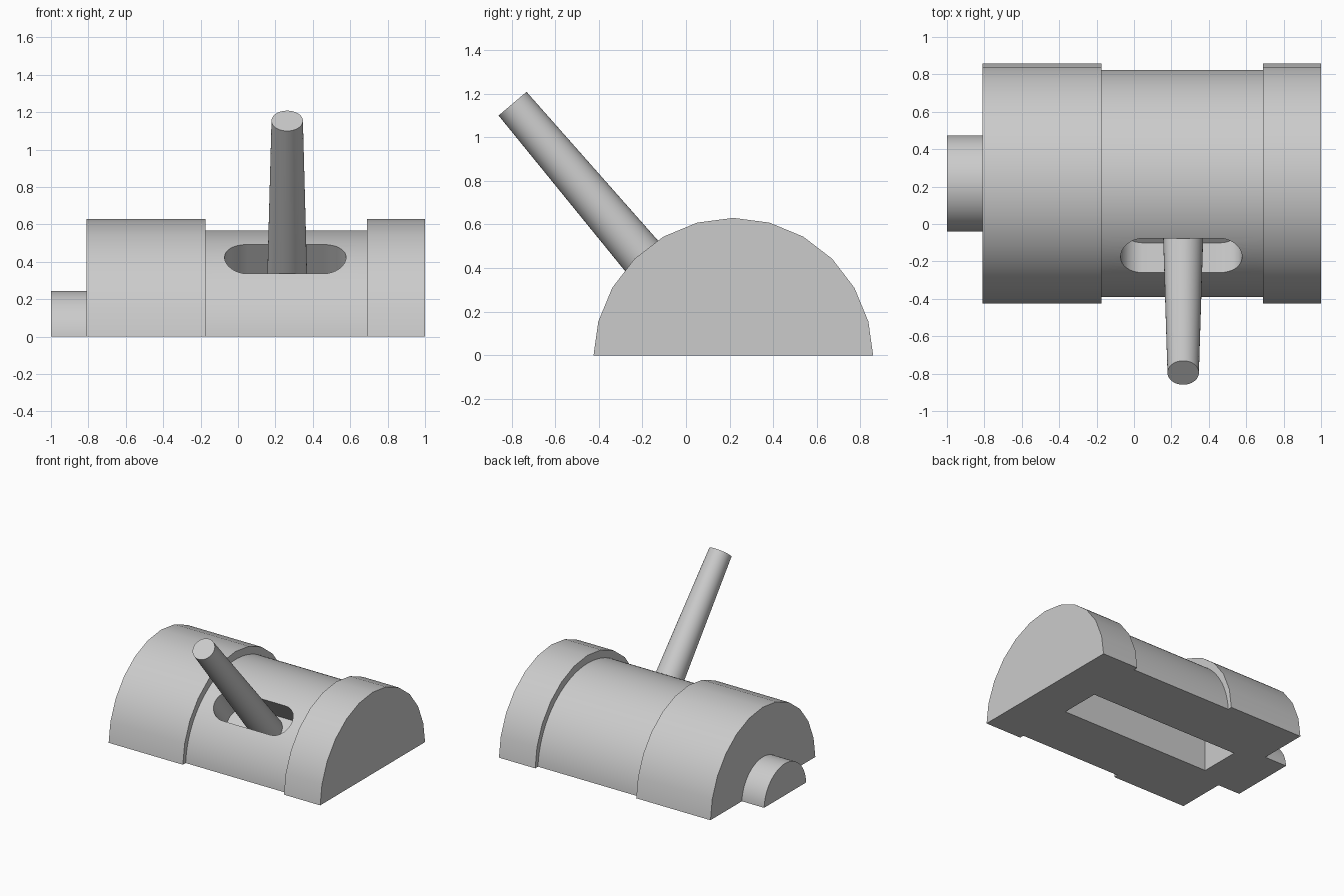
import bpy, bmesh
from math import sin, cos, pi, radians, asin
from mathutils import Matrix, Vector

cube = bpy.data.objects.get("Cube")
if cube:
    bpy.data.objects.remove(cube, do_unlink=True)

grey = bpy.data.materials.new("light grey")
grey.use_nodes = True
color = (0.6, 0.6, 0.6, 1)
grey.diffuse_color = color
grey.node_tree.nodes["Principled BSDF"].inputs["Base Color"].default_value = color

AXIS_Y = 0.217
BODY_Z = -0.04
# Profile in the y-z plane, swept along x
ALONG_X = Matrix(((0, 0, 1, 0), (1, 0, 0, AXIS_Y), (0, 1, 0, 0), (0, 0, 0, 1)))
# Local z points from the body axis out along the lever
RADIAL = Matrix.Translation((0.26, AXIS_Y, BODY_Z)) @ Matrix.Rotation(radians(40.3), 4, 'X')


def finish(name, bm, matrix):
    bmesh.ops.recalc_face_normals(bm, faces=bm.faces)
    bm.transform(matrix)
    mesh = bpy.data.meshes.new(name)
    bm.to_mesh(mesh)
    bm.free()
    obj = bpy.data.objects.new(name, mesh)
    bpy.context.collection.objects.link(obj)
    mesh.materials.append(grey)
    return obj


def prism(name, points, low, high, matrix):
    bm = bmesh.new()
    face = bm.faces.new([bm.verts.new((x, y, low)) for x, y in points])
    ext = bmesh.ops.extrude_face_region(bm, geom=[face])
    moved = [v for v in ext["geom"] if isinstance(v, bmesh.types.BMVert)]
    bmesh.ops.translate(bm, verts=moved, vec=Vector((0, 0, high - low)))
    return finish(name, bm, matrix)


def half_round(name, radius, centre_z, segments, low, high):
    """Round bar along x, cut flat at the ground."""
    start = asin(-centre_z / radius)
    angles = [start] + [pi * i / segments for i in range(1, segments)
                        if start + 0.01 < pi * i / segments < pi - start - 0.01]
    angles.append(pi - start)
    points = [(radius * cos(a), centre_z + radius * sin(a)) for a in angles]
    return prism(name, points, low, high, ALONG_X)


def combine(target, tool, operation):
    mod = target.modifiers.new(tool.name, 'BOOLEAN')
    mod.operation = operation
    mod.solver = 'EXACT'
    mod.object = tool
    bpy.context.view_layer.objects.active = target
    bpy.ops.object.modifier_apply(modifier=mod.name)
    bpy.data.objects.remove(tool, do_unlink=True)


# Body: smooth barrel with two coarser collars and an end stub
body = half_round("body", 0.608, BODY_Z, 64, -0.3, 0.8)
combine(body, half_round("large_collar", 0.641, -0.011, 12, -0.81, -0.175), 'UNION')
combine(body, half_round("small_collar", 0.641, -0.011, 12, 0.69, 1.0), 'UNION')
combine(body, half_round("end_stub", 0.257, -0.012, 32, -1.0, -0.7), 'UNION')

# Rounded slot around the lever
slot_r, half_len = 0.12, 0.205
slot = []
for side in (1, -1):
    for i in range(17):
        a = -pi / 2 + pi * i / 16
        slot.append((side * (half_len + slot_r * cos(a)) - 0.007, side * slot_r * sin(a)))
combine(body, prism("slot_cutter", slot, 0.35, 0.8, RADIAL), 'DIFFERENCE')

# Rectangular pocket in the underside
pocket = [(-0.158, -0.1), (0.158, -0.1), (0.158, 0.25), (-0.158, 0.25)]
combine(body, prism("pocket_cutter", pocket, -0.605, 0.68, ALONG_X), 'DIFFERENCE')

# Tapered lever standing on the slot floor
bm = bmesh.new()
bmesh.ops.create_cone(bm, cap_ends=True, segments=48, radius1=0.109, radius2=0.084,
                      depth=1.215,
                      matrix=Matrix.Translation((0.003, 0, 0.35 + 1.215 / 2)))
lever = finish("lever", bm, RADIAL)

bpy.ops.object.select_all(action='DESELECT')
for obj in (body, lever):
    obj.select_set(True)
bpy.context.view_layer.objects.active = body
bpy.ops.object.shade_smooth_by_angle(angle=radians(30))
